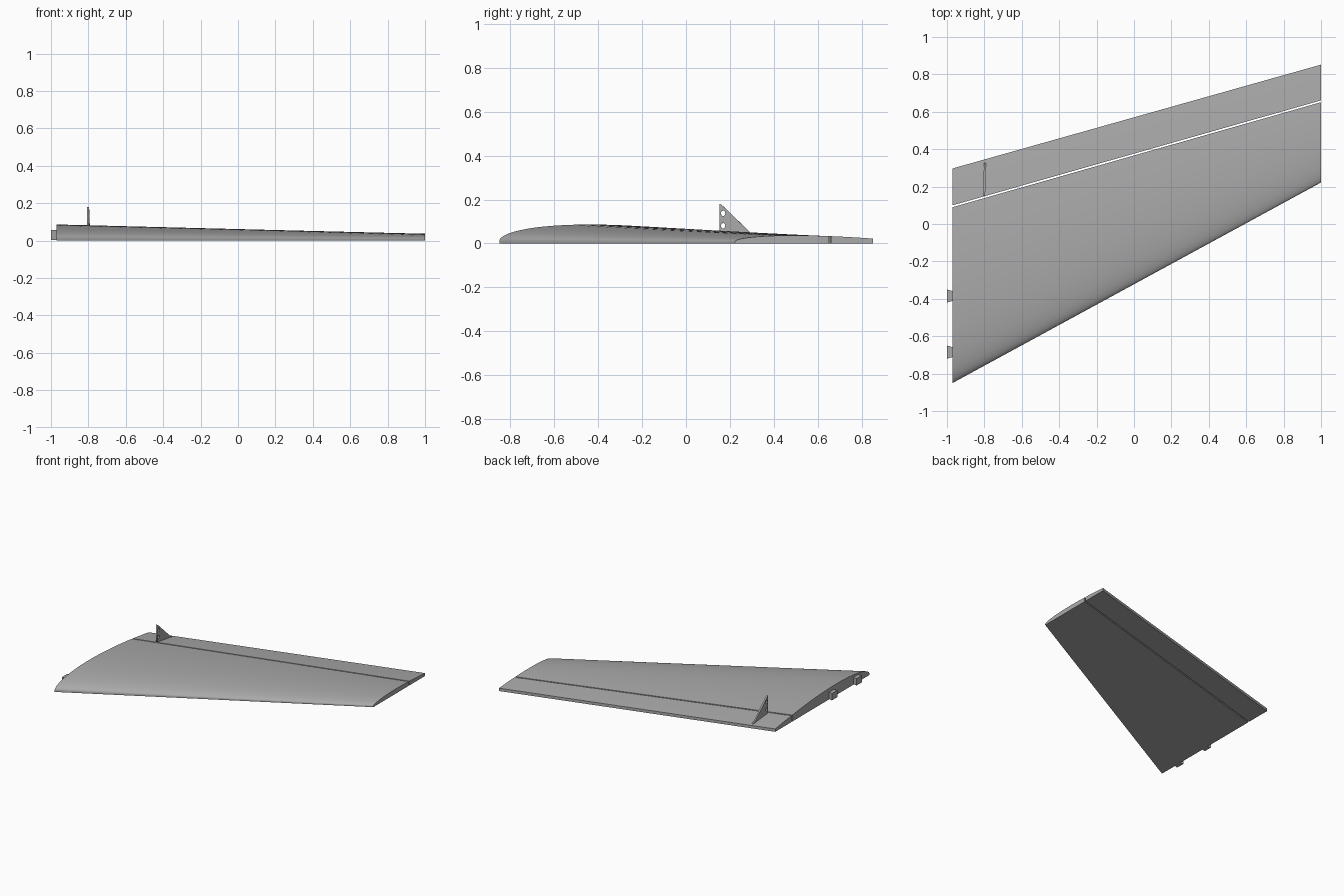
import bpy, bmesh, math

cube = bpy.data.objects.get("Cube")
if cube:
    bpy.data.objects.remove(cube, do_unlink=True)

grey = bpy.data.materials.new("light grey")
grey.use_nodes = True
COLOUR = (0.4, 0.4, 0.4, 1)
grey.diffuse_color = COLOUR
grey.node_tree.nodes["Principled BSDF"].inputs["Base Color"].default_value = COLOUR

# Rib sections: span position, leading and trailing edge, hinge line, bulge, nose height
ROOT = dict(x=-0.97, lead=-0.85, trail=0.297, hinge=0.095, bulge=0.187, nose=0.01)
TIP = dict(x=1.0, lead=0.222, trail=0.852, hinge=0.656, bulge=0.06, nose=0.008)
TAIL = 0.022
GAP = 0.005


def add_mesh(name, bm):
    bmesh.ops.recalc_face_normals(bm, faces=bm.faces)
    mesh = bpy.data.meshes.new(name)
    bm.to_mesh(mesh)
    bm.free()
    mesh.materials.append(grey)
    obj = bpy.data.objects.new(name, mesh)
    bpy.context.collection.objects.link(obj)
    return obj


def upper_height(rib, s):
    """Height of the upper skin at chord fraction s, above a flat underside."""
    return rib["nose"] * (1 - s) + TAIL * s + rib["bulge"] * math.sqrt(s) * (1 - s)


def section(rib, aft, steps):
    chord = rib["trail"] - rib["lead"]
    split = (rib["hinge"] - rib["lead"]) / chord
    gap = GAP / chord
    start, end = (split + gap, 1) if aft else (0, split - gap)
    pts = []
    for i in range(steps + 1):
        t = i / steps
        s = start + (end - start) * (t if aft else t * t)
        pts.append((rib["x"], rib["lead"] + chord * s, upper_height(rib, s)))
    return pts + [(rib["x"], pts[-1][1], 0), (rib["x"], pts[0][1], 0)]


def loft(name, aft, steps):
    bm = bmesh.new()
    rings = [[bm.verts.new(p) for p in section(r, aft, steps)] for r in (ROOT, TIP)]
    count = len(rings[0])
    for i in range(count):
        j = (i + 1) % count
        bm.faces.new((rings[0][i], rings[0][j], rings[1][j], rings[1][i]))
    for ring in rings:
        bm.faces.new(ring)
    obj = add_mesh(name, bm)
    bpy.ops.object.select_all(action="DESELECT")
    obj.select_set(True)
    bpy.context.view_layer.objects.active = obj
    bpy.ops.object.shade_smooth_by_angle(angle=math.radians(30))


# Fixed wing panel and the control surface behind the hinge slot
loft("wing_panel", False, 28)
loft("aileron", True, 8)

# Dovetail tabs on the root rib
for name, y in (("front_tab", -0.685), ("rear_tab", -0.385)):
    bm = bmesh.new()
    outline = [(-1.0, -0.035), (-0.965, -0.025), (-0.965, 0.025), (-1.0, 0.035)]
    base = bm.faces.new([bm.verts.new((x, y + dy, 0.003)) for x, dy in outline])
    top = bmesh.ops.extrude_face_region(bm, geom=[base])["geom"]
    bmesh.ops.translate(bm, vec=(0, 0, 0.053),
                        verts=[v for v in top if isinstance(v, bmesh.types.BMVert)])
    add_mesh(name, bm)

# Control horn: a filled outline with two holes, extruded to a thin plate
horn_curve = bpy.data.curves.new("control_horn", "CURVE")
horn_curve.dimensions = "2D"
horn_curve.fill_mode = "BOTH"
horn_curve.extrude = 0.006


def add_loop(points):
    spline = horn_curve.splines.new("POLY")
    spline.points.add(len(points) - 1)
    for p, (u, v) in zip(spline.points, points):
        p.co = (u, v, 0, 1)
    spline.use_cyclic_u = True


add_loop([(0, 0.02), (0.18, 0.02), (0.15, 0.04), (0.02, 0.166), (0.006, 0.178), (0, 0.18)])
for height in (0.08, 0.137):
    add_loop([(0.016 + 0.01 * math.cos(a), height + 0.013 * math.sin(a))
              for a in (math.tau * i / 16 for i in range(16))])
horn_curve.materials.append(grey)
horn = bpy.data.objects.new("control_horn", horn_curve)
horn.location = (-0.802, 0.153, 0)
horn.rotation_euler = (math.radians(90), 0, math.radians(88))
bpy.context.collection.objects.link(horn)
bpy.ops.object.select_all(action="DESELECT")
horn.select_set(True)
bpy.context.view_layer.objects.active = horn
bpy.ops.object.convert(target="MESH")
